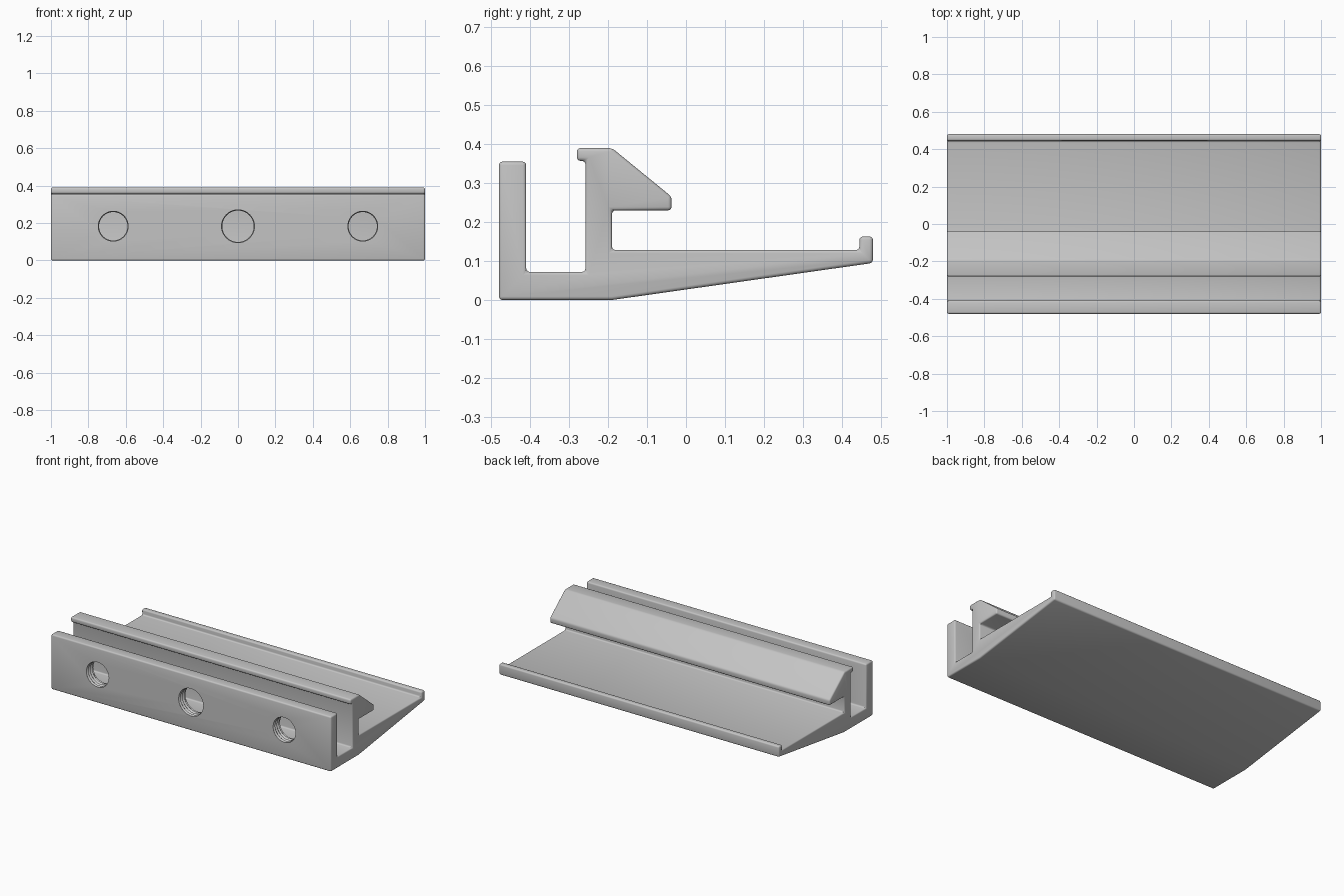
import bpy, bmesh
from math import cos, sin, tau, radians

if "Cube" in bpy.data.objects:
    bpy.data.objects.remove(bpy.data.objects["Cube"])

grey = bpy.data.materials.new("light grey")
grey.use_nodes = True
color = (0.55, 0.55, 0.55, 1)
grey.diffuse_color = color
grey.node_tree.nodes["Principled BSDF"].inputs["Base Color"].default_value = color


def add_object(name, bm):
    bmesh.ops.recalc_face_normals(bm, faces=bm.faces)
    mesh = bpy.data.meshes.new(name)
    bm.to_mesh(mesh)
    bm.free()
    mesh.materials.append(grey)
    obj = bpy.data.objects.new(name, mesh)
    bpy.context.collection.objects.link(obj)
    return obj


def extrude_profile(name, points, half_width):
    bm = bmesh.new()
    face = bm.faces.new([bm.verts.new((-half_width, y, z)) for y, z in points])
    side = bmesh.ops.extrude_face_region(bm, geom=[face])["geom"]
    moved = [v for v in side if isinstance(v, bmesh.types.BMVert)]
    bmesh.ops.translate(bm, verts=moved, vec=(2 * half_width, 0, 0))
    return add_object(name, bm)


def threaded_cutter(x, z, radius, front, back, teeth=5, sides=40):
    # Ridged rod along y: alternating wide and narrow rings
    bm = bmesh.new()
    steps = 2 * teeth
    rings = []
    for i in range(steps + 1):
        y = front + (back - front) * i / steps
        r = radius - (0.008 if i % 2 else 0)
        rings.append([bm.verts.new((x + r * cos(tau * k / sides), y,
                                    z + r * sin(tau * k / sides)))
                      for k in range(sides)])
    for a, b in zip(rings, rings[1:]):
        for k in range(sides):
            n = (k + 1) % sides
            bm.faces.new((a[k], a[n], b[n], b[k]))
    bm.faces.new(rings[0])
    bm.faces.new(rings[-1])
    cutter = add_object("screw_hole_cutter", bm)
    cutter.hide_render = True
    return cutter


# Cross-section (y, z): sloped base, rear lip, hooked rail, slot, front wall
profile = [
    (-0.48, 0), (-0.19, 0), (0.48, 0.095), (0.48, 0.163),
    (0.445, 0.163), (0.445, 0.128), (-0.19, 0.128), (-0.19, 0.23),
    (-0.037, 0.23), (-0.037, 0.265), (-0.19, 0.39), (-0.28, 0.39),
    (-0.28, 0.357), (-0.258, 0.357), (-0.258, 0.072), (-0.41, 0.072),
    (-0.41, 0.355), (-0.48, 0.355),
]
body = extrude_profile("slotted_bracket", profile, 1.0)
bpy.context.view_layer.objects.active = body
body.select_set(True)

# Softened edges
bevel = body.modifiers.new("soft_edges", "BEVEL")
bevel.width = 0.009
bevel.segments = 3
bevel.limit_method = "ANGLE"
bevel.angle_limit = radians(25)
bpy.ops.object.modifier_apply(modifier=bevel.name)

# Three threaded screw holes through the front wall
for x, radius in ((-0.667, 0.084), (0, 0.092), (0.667, 0.084)):
    cutter = threaded_cutter(x, 0.183, radius, -0.495, -0.395)
    cut = body.modifiers.new("screw_hole", "BOOLEAN")
    cut.operation = "DIFFERENCE"
    cut.solver = "EXACT"
    cut.object = cutter
    bpy.ops.object.modifier_apply(modifier=cut.name)
    bpy.data.objects.remove(cutter)

bpy.ops.object.shade_smooth_by_angle(angle=radians(30))
